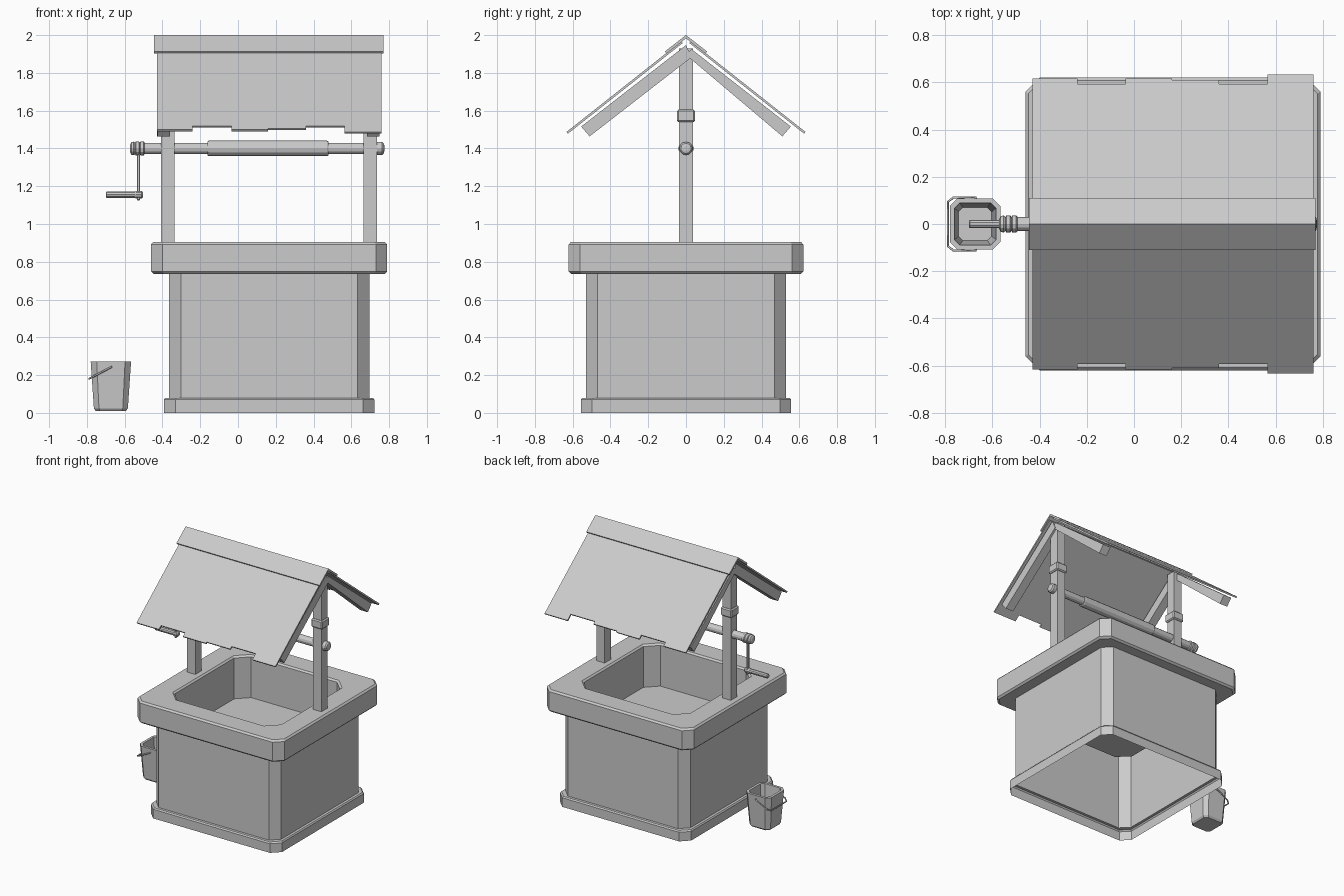
import bpy, bmesh, math
from mathutils import Vector

if "Cube" in bpy.data.objects:
    bpy.data.objects.remove(bpy.data.objects["Cube"])

CX = 0.165                      # centre of the well along x


def make(name, verts, faces, recalc=True):
    me = bpy.data.meshes.new(name)
    me.from_pydata([tuple(v) for v in verts], [], faces)
    if recalc:
        bm = bmesh.new()
        bm.from_mesh(me)
        bmesh.ops.recalc_face_normals(bm, faces=bm.faces)
        bm.to_mesh(me)
        bm.free()
    ob = bpy.data.objects.new(name, me)
    bpy.context.collection.objects.link(ob)
    return ob


def bevel(ob, w):
    m = ob.modifiers.new("bevel", 'BEVEL')
    m.width, m.segments = w, 1
    return ob


def stacked(name, cx, rings, cap_start):
    """Skin through chamfered rectangles (half x, half y, chamfer, z); last ring is capped."""
    verts, faces = [], []
    for hx, hy, c, z in rings:
        quarter = [(hx, -hy + c), (hx, hy - c), (hx - c, hy), (c - hx, hy),
                   (-hx, hy - c), (-hx, c - hy), (c - hx, -hy), (hx - c, -hy)]
        verts += [(cx + x, y, z) for x, y in quarter]
    for r in range(len(rings) - 1):
        for i in range(8):
            j = (i + 1) % 8
            faces.append((r * 8 + i, r * 8 + j, r * 8 + 8 + j, r * 8 + 8 + i))
    n = len(verts)
    faces.append(tuple(range(n - 8, n)))
    if cap_start:
        faces.append(tuple(range(7, -1, -1)))
    return make(name, verts, faces, False)


def prism(name, profile, x0, x1):
    """Extrude a (y, z) profile along x."""
    n = len(profile)
    verts = [(x, y, z) for x in (x0, x1) for y, z in profile]
    faces = [tuple(range(n)), tuple(range(2 * n - 1, n - 1, -1))]
    faces += [(i, (i + 1) % n, n + (i + 1) % n, n + i) for i in range(n)]
    return make(name, verts, faces)


def box(name, x, hx, hy, z0, z1):
    return prism(name, [(-hy, z0), (hy, z0), (hy, z1), (-hy, z1)], x - hx, x + hx)


def lathe_x(name, profile, z, sides=12):
    """Revolve (x, radius) points about a line along x at height z."""
    verts = [(x, r * math.cos(2 * math.pi * k / sides), z + r * math.sin(2 * math.pi * k / sides))
             for x, r in profile for k in range(sides)]
    faces = [(p * sides + k, p * sides + (k + 1) % sides,
              (p + 1) * sides + (k + 1) % sides, (p + 1) * sides + k)
             for p in range(len(profile) - 1) for k in range(sides)]
    n = len(verts)
    faces += [tuple(range(sides)), tuple(range(n - sides, n))]
    return make(name, verts, faces)


# Well body: plinth, wall, thick rim, inner shaft and floor, open underneath
stacked("well_body", CX, [
    (.557, .557, .06, 0), (.557, .557, .06, .07), (.55, .55, .06, .08),
    (.53, .53, .062, .08), (.53, .53, .062, .735),
    (.612, .608, .057, .735), (.625, .621, .06, .748),
    (.625, .621, .06, .892), (.613, .609, .057, .905),
    (.462, .457, .088, .905), (.45, .445, .085, .893), (.45, .445, .085, .58)], False)

# Posts, collars and rafters at both ends
for side, px, rx in (("left", -.372, -.392), ("right", .70, .717)):
    box(side + "_post", px, .035, .037, .9, 1.93)
    bevel(box(side + "_post_collar", px, .047, .048, 1.54, 1.605), .008)
    for end, s, off in (("front", -1, 0), ("back", 1, .003)):
        profile = [(0, 1.947), (-.03 * s, 1.883)] if s < 0 else [(.03, 1.925), (.0, 1.865 + .03)]
        profile += [(.51 * s, 1.464), (.555 * s, 1.516)]
        prism(f"{side}_{end}_rafter", profile, rx - .033 - off, rx + .033 - off)

# Roof panels with stepped lower edges
steps = [(-.43, .61), (-.24, .585), (-.035, .61), (.16, .602), (.36, .585), (.565, .625), (.76, None)]
edge = []
for (xa, y), (xb, _) in zip(steps, steps[1:]):
    edge += [(xa, y), (xb, y)]
outline = [(.76, .018), (-.43, .018)] + edge
n = len(outline)
for end, s in (("front", -1), ("back", 1)):
    verts = []
    for t in (0, .012):
        verts += [(x, s * (y + .62 * t), 1.972 - .79 * y + .785 * t) for x, y in outline]
    faces = [tuple(range(n)), tuple(range(2 * n - 1, n - 1, -1))]
    faces += [(i, (i + 1) % n, n + (i + 1) % n, n + i) for i in range(n)]
    make(end + "_roof_panel", verts, faces)

# Ridge cap
prism("ridge_cap", [(0, 2), (.111, 1.914), (.102, 1.902), (0, 1.983),
                    (-.102, 1.902), (-.111, 1.914)], -.445, .77)

# Winch axle with ringed left end, thick drum and rounded right end
axle = [(-.572, .018), (-.565, .033), (-.552, .036), (-.545, .030)]
for x in (-.541, -.515):
    axle += [(x, .037), (x + .016, .037), (x + .021, .030)]
axle += [(-.162, .030), (-.162, .037), (-.155, .041), (.472, .041), (.479, .037), (.479, .030),
         (.733, .030), (.737, .035), (.763, .035), (.772, .027), (.775, .014)]
lathe_x("winch_axle", axle, 1.40)

# Crank arm and grip
bevel(box("crank_arm", -.527, .009, .012, 1.125, 1.40), .004)
lathe_x("crank_grip", [(-.70, .013), (-.695, .018), (-.545, .018), (-.54, .021),
                       (-.51, .021), (-.503, .014)], 1.155, 10)

# Bucket
stacked("bucket", -.673, [
    (.080, .080, .022, .010), (.090, .090, .027, .024), (.107, .108, .032, .272),
    (.088, .089, .022, .272), (.070, .070, .018, .035)], True)

# Bucket handle, resting against the left side
cu = bpy.data.curves.new("bucket_handle", 'CURVE')
cu.dimensions = '3D'
cu.bevel_depth, cu.bevel_resolution, cu.use_fill_caps = .005, 1, True
pts = [(-.67, .106, .243), (-.672, .114, .242), (-.765, .112, .193), (-.788, .095, .181)]
pts += [(x, -y, z) for x, y, z in reversed(pts)]
sp = cu.splines.new('POLY')
sp.points.add(len(pts) - 1)
for p, co in zip(sp.points, pts):
    p.co = (*co, 1)
bpy.context.collection.objects.link(bpy.data.objects.new("bucket_handle", cu))
